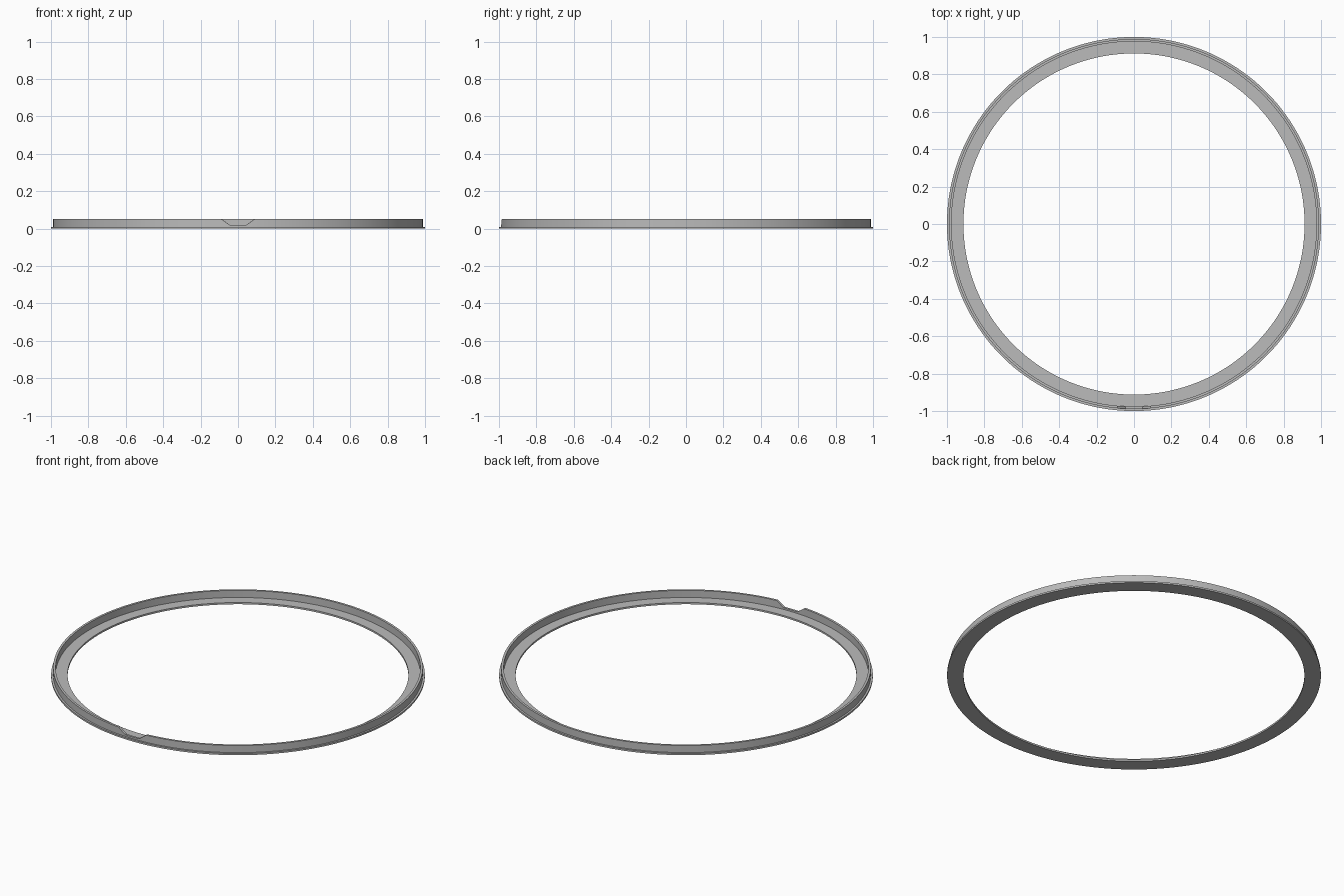
import bpy, bmesh, math

cube = bpy.data.objects.get("Cube")
if cube:
    bpy.data.objects.remove(cube, do_unlink=True)

grey = bpy.data.materials.new("plain grey")
grey.use_nodes = True
colour = (0.5, 0.5, 0.5, 1)
grey.diffuse_color = colour
grey.node_tree.nodes["Principled BSDF"].inputs["Base Color"].default_value = colour

FLANGE_IN, FLANGE_OUT, FLANGE_TOP = 0.912, 1.0, 0.01
WALL_IN, WALL_OUT, WALL_TOP = 0.976, 0.989, 0.052
NOTCH_TOP, NOTCH_BOTTOM, NOTCH_Z = 0.09, 0.045, 0.02


def wall_height(angle):
    """Rim height, dipping into the trapezoid notch at the front."""
    if math.sin(angle) > 0:
        return WALL_TOP
    x = abs(WALL_OUT * math.cos(angle))
    t = (x - NOTCH_BOTTOM) / (NOTCH_TOP - NOTCH_BOTTOM)
    return NOTCH_Z + (WALL_TOP - NOTCH_Z) * min(1, max(0, t))


# Even steps round the ring, plus exact steps at the notch corners
angles = [math.tau * i / 180 for i in range(180)]
for x in (NOTCH_TOP, NOTCH_BOTTOM):
    a = math.asin(x / WALL_OUT)
    angles += [1.5 * math.pi - a, 1.5 * math.pi + a]
angles.sort()

# Flange and upright wall as one revolved section
bm = bmesh.new()
rings = []
for a in angles:
    top = wall_height(a)
    section = [(FLANGE_IN, 0), (FLANGE_OUT, 0), (FLANGE_OUT, FLANGE_TOP),
               (WALL_OUT, FLANGE_TOP), (WALL_OUT, top), (WALL_IN, top),
               (WALL_IN, FLANGE_TOP), (FLANGE_IN, FLANGE_TOP)]
    rings.append([bm.verts.new((r * math.cos(a), r * math.sin(a), z))
                  for r, z in section])
for i, ring in enumerate(rings):
    after = rings[(i + 1) % len(rings)]
    for j in range(len(ring)):
        k = (j + 1) % len(ring)
        bm.faces.new((ring[j], after[j], after[k], ring[k]))
bmesh.ops.recalc_face_normals(bm, faces=bm.faces)

mesh = bpy.data.meshes.new("notched_ring")
bm.to_mesh(mesh)
bm.free()
mesh.materials.append(grey)
ring_object = bpy.data.objects.new("notched_ring", mesh)
bpy.context.collection.objects.link(ring_object)
bpy.context.view_layer.objects.active = ring_object
ring_object.select_set(True)
bpy.ops.object.shade_smooth_by_angle(angle=math.radians(30))
